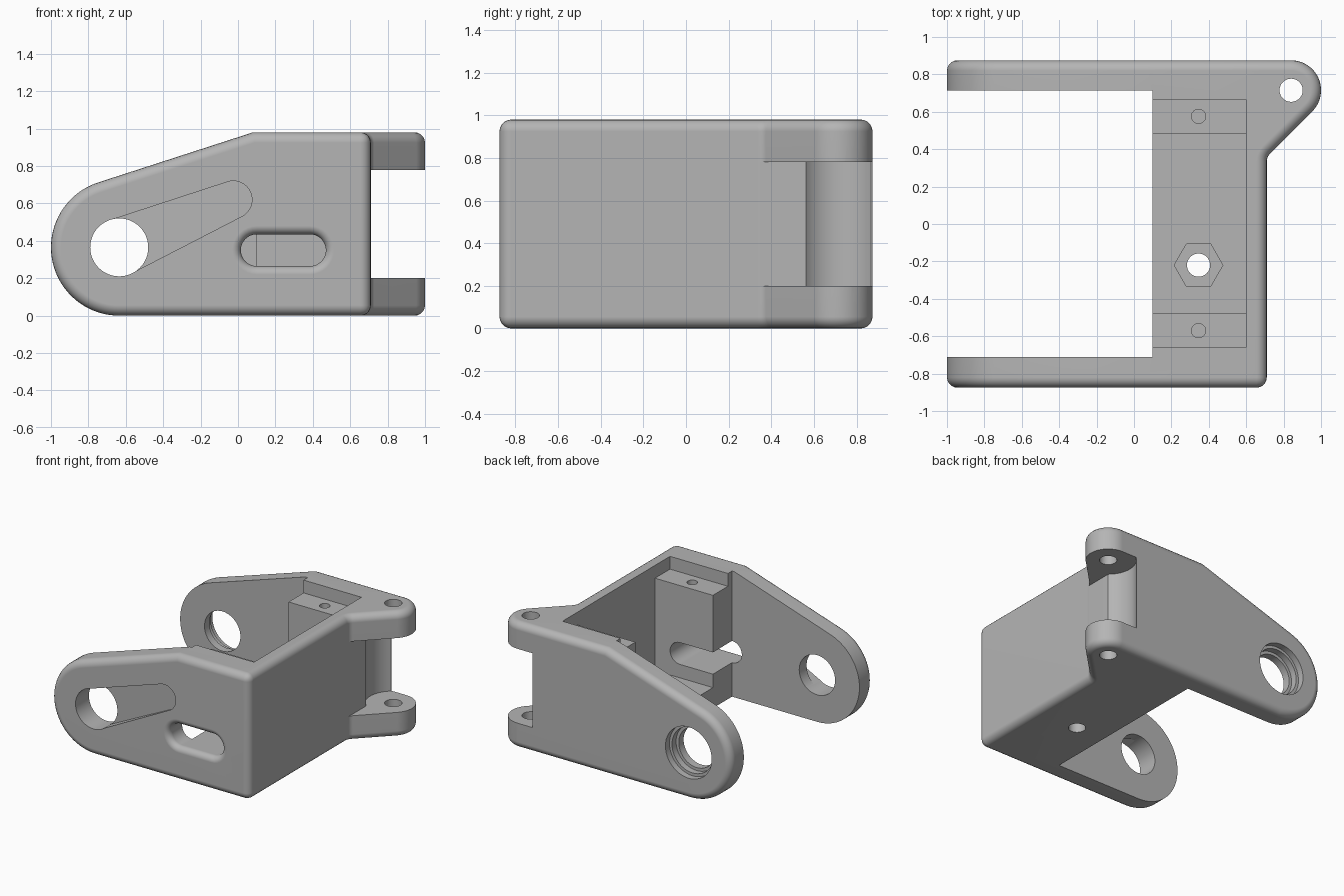
import bpy, bmesh, math
from mathutils import Vector

if "Cube" in bpy.data.objects:
    bpy.data.objects.remove(bpy.data.objects["Cube"])

grey = bpy.data.materials.new("plain_grey")
grey.use_nodes = True
grey.diffuse_color = (0.46, 0.46, 0.46, 1)
grey.node_tree.nodes["Principled BSDF"].inputs["Base Color"].default_value = (0.46, 0.46, 0.46, 1)


def arc(cx, cy, r, start, end, n):
    return [(cx + r * math.cos(math.radians(start + (end - start) * i / n)),
             cy + r * math.sin(math.radians(start + (end - start) * i / n))) for i in range(n + 1)]


def circle(cx, cy, r, n=48):
    return arc(cx, cy, r, 0, 360, n)[:-1]


def loft(name, rings):
    """Closed solid through rings that have equal point counts."""
    bm = bmesh.new()
    loops = [[bm.verts.new(p) for p in ring] for ring in rings]
    n = len(loops[0])
    for a, b in zip(loops, loops[1:]):
        for i in range(n):
            j = (i + 1) % n
            bm.faces.new((a[i], a[j], b[j], b[i]))
    bm.faces.new(loops[0])
    bm.faces.new(loops[-1])
    bmesh.ops.recalc_face_normals(bm, faces=bm.faces)
    mesh = bpy.data.meshes.new(name)
    bm.to_mesh(mesh)
    bm.free()
    mesh.materials.append(grey)
    obj = bpy.data.objects.new(name, mesh)
    bpy.context.collection.objects.link(obj)
    return obj


def along_z(name, pts, lo, hi):
    return loft(name, [[(x, y, z) for x, y in pts] for z in (lo, hi)])


def along_y(name, pts, lo, hi):
    return loft(name, [[(x, y, z) for x, z in pts] for y in (lo, hi)])


def box(name, x0, x1, y0, y1, z0, z1):
    return along_z(name, [(x0, y0), (x1, y0), (x1, y1), (x0, y1)], z0, z1)


def bake(obj):
    bpy.context.view_layer.update()
    graph = bpy.context.evaluated_depsgraph_get()
    mesh = bpy.data.meshes.new_from_object(obj.evaluated_get(graph))
    obj.modifiers.clear()
    obj.data = mesh


def combine(obj, tool, operation="DIFFERENCE"):
    mod = obj.modifiers.new("cut", "BOOLEAN")
    mod.operation = operation
    mod.solver = "EXACT"
    mod.object = tool
    bake(obj)
    bpy.data.objects.remove(tool)


W, H, WALL = 0.875, 0.98, 0.71       # half width, height, outer wall position
PX, PZ, PR = -0.635, 0.365, 0.365    # arm pivot and end radius
LX, LY, LR = 0.84, 0.715, 0.16       # hinge lug centre and radius

# Outer body: side profile crossed with plan outline, then rounded
tangent = math.degrees(math.atan2(H - PZ, 0.08 - PX)
                       + math.acos(PR / math.hypot(H - PZ, 0.08 - PX)))
side = [(1.3, 0), (1.3, H), (0.08, H)] + arc(PX, PZ, PR, tangent, 270, 36)
bend = 0.06
bend_y = LY - LR * math.sqrt(2) - (LX - WALL) - bend * math.tan(math.radians(22.5))
plan = ([(-1.3, -W), (WALL, -W)] + arc(WALL + bend, bend_y, bend, 180, 135, 5)
        + arc(LX, LY, LR, -45, 90, 24) + [(-1.3, LY + LR)])
body = along_y("hinge_bracket", side, -1.2, 1.2)
combine(body, along_z("plan", plan, -0.3, 1.3), "INTERSECT")
bevel = body.modifiers.new("round", "BEVEL")
bevel.width = 0.055
bevel.segments = 5
bevel.limit_method = "ANGLE"
bevel.angle_limit = math.radians(38)
bevel.use_clamp_overlap = False
bake(body)

# Gap between the arms, and the stepped pocket that leaves two screw blocks
combine(body, box("arm_gap", -1.5, 0.1, -0.71, 0.715, -0.5, 1.5))
combine(body, box("pocket_top", 0, 0.6, -0.66, 0.665, 0.88, 1.5))
combine(body, box("pocket", 0, 0.6, -0.475, 0.48, 0.16, 1.4))

# Screw holes in the blocks, bolt hole and nut seat in the floor
for y in (-0.57, 0.575):
    combine(body, along_z("screw_hole", circle(0.345, y, 0.038, 24), 0.6, 1.2))
combine(body, along_z("bolt_hole", circle(0.345, -0.22, 0.062, 32), -0.2, 0.5))
combine(body, along_z("nut_seat", circle(0.345, -0.22, 0.13, 6), 0.08, 0.5))

# Hinge lugs: pin hole and rounded clearance between them
combine(body, along_z("pin_hole", circle(LX, LY, 0.062, 32), -0.2, 1.2))
combine(body, box("lug_gap", WALL + 0.001, 1.3, 0.3, 1.2, 0.2, 0.78))
combine(body, along_z("lug_clearance", circle(LX, LY, 0.2, 64), 0.2, 0.78))

# Pivot holes, with a stepped bearing seat on the back arm
combine(body, along_y("pivot_hole", circle(PX, PZ, 0.155), -1.2, 1.2))
combine(body, along_y("seat_inner", circle(PX, PZ, 0.178), 0.775, 1.2))
combine(body, along_y("seat_outer", circle(PX, PZ, 0.2), 0.825, 1.2))

# Sloping teardrop recess on the front arm
TX, TZ = -0.025, 0.62
lean = math.degrees(math.atan2(TZ - PZ, TX - PX))
spread = math.degrees(math.acos((0.153 - 0.1) / math.hypot(TZ - PZ, TX - PX)))
tear = (arc(TX, TZ, 0.1, lean - spread, lean + spread, 20)
        + arc(PX, PZ, 0.153, lean + spread, lean + 360 - spread, 30))
combine(body, loft("teardrop", [
    [(x, -1.1, z) for x, z in tear],
    [(x, -W + 0.012 + 0.11 * (0.08 - x), z) for x, z in tear]]))

# Slot through the front wall and block, with a rounded mouth
def slot_ring(y, grow):
    pts = arc(0.385, 0.35, 0.085 + grow, -90, 90, 16) + arc(0.1, 0.35, 0.085 + grow, 90, 270, 16)
    return [(x, y, z) for x, z in pts]

R = 0.045
mouth = [(R * (1 - math.cos(math.radians(a))), R * (1 - math.sin(math.radians(a))))
         for a in range(0, 91, 15)]
rings = [slot_ring(-0.4, 0)]
rings += [slot_ring(-W + R - R * math.sin(math.radians(a)), R * (1 - math.cos(math.radians(a))))
          for a in range(0, 91, 15)]
rings.append(slot_ring(-1.1, R))
combine(body, loft("slot", rings))

# Smooth shading with crisp edges
bpy.ops.object.select_all(action="DESELECT")
body.select_set(True)
bpy.context.view_layer.objects.active = body
bpy.ops.object.shade_smooth_by_angle(angle=math.radians(28))
normals = body.modifiers.new("normals", "WEIGHTED_NORMAL")
normals.keep_sharp = True
